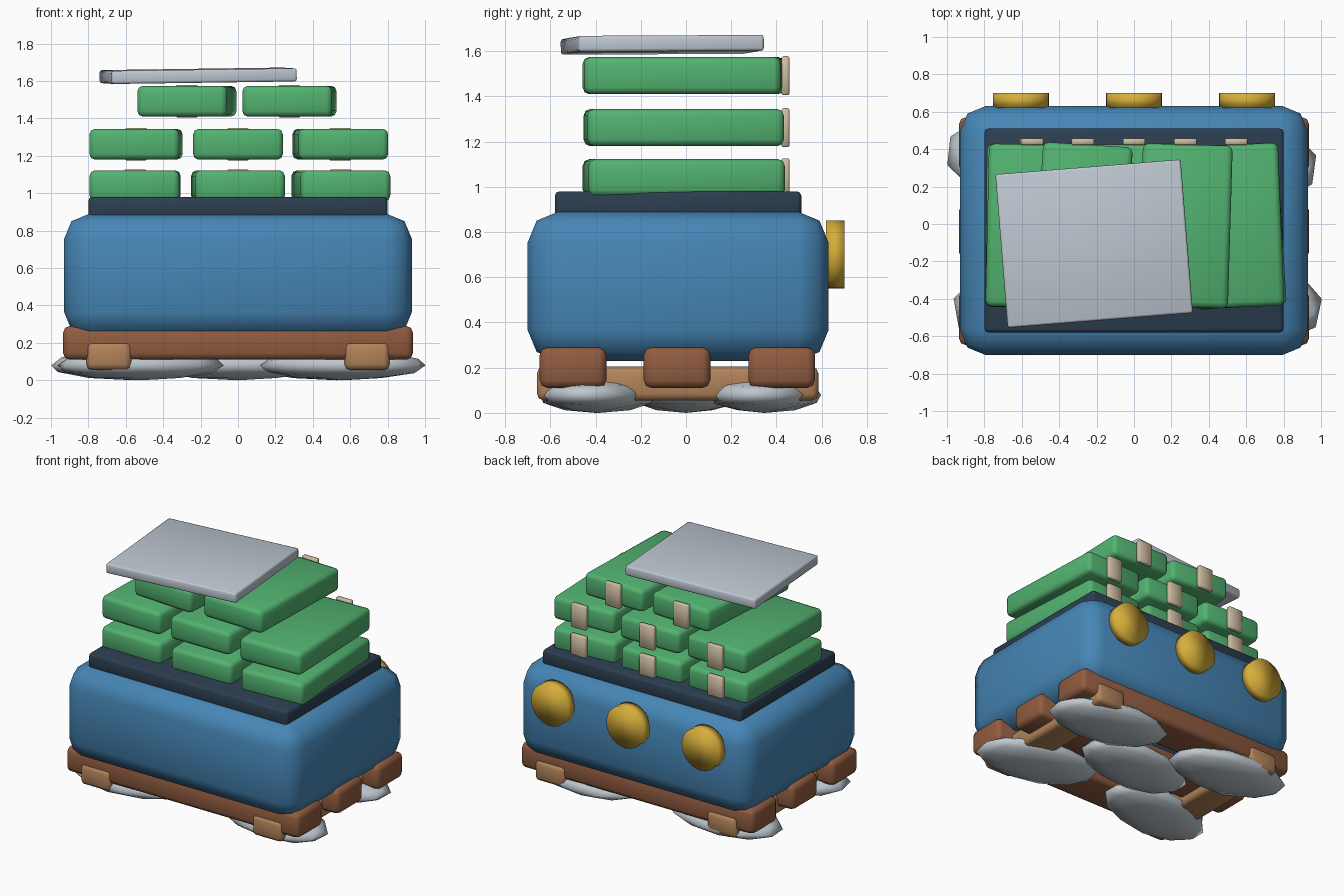
import bpy, bmesh
from math import radians
from mathutils import Matrix, Euler

cube = bpy.data.objects.get("Cube")
if cube:
    bpy.data.objects.remove(cube, do_unlink=True)


def material(name, rgb):
    """Flat material from an sRGB 0-255 colour."""
    lin = [((c / 255 + 0.055) / 1.055) ** 2.4 for c in rgb] + [1.0]
    m = bpy.data.materials.new(name)
    m.use_nodes = True
    m.diffuse_color = lin
    bsdf = next(n for n in m.node_tree.nodes if n.type == 'BSDF_PRINCIPLED')
    bsdf.inputs["Base Color"].default_value = lin
    bsdf.inputs["Roughness"].default_value = 0.6
    return m


BLUE = material("steel blue", (70, 134, 182))
DARK = material("dark slate", (44, 62, 80))
GREEN = material("bundle green", (82, 178, 112))
TAN = material("strap tan", (205, 188, 160))
SHEET = material("pale grey", (190, 199, 209))
BROWN = material("plank brown", (145, 92, 64))
LIGHT = material("light wood", (178, 132, 90))
GOLD = material("gold", (214, 174, 58))
STONE = material("stone grey", (190, 200, 207))


def finish(bm, name, mat, loc, rot=(0, 0, 0)):
    """Turn a bmesh into a smooth-shaded, placed object."""
    for f in bm.faces:
        f.smooth = True
    me = bpy.data.meshes.new(name)
    bm.to_mesh(me)
    bm.free()
    me.materials.append(mat)
    ob = bpy.data.objects.new(name, me)
    bpy.context.collection.objects.link(ob)
    ob.location = loc
    ob.rotation_euler = Euler([radians(a) for a in rot])
    return ob


def box(name, mat, loc, size, bevel, rot=(0, 0, 0), segments=2):
    """Rounded box given by centre and full size."""
    bm = bmesh.new()
    bmesh.ops.create_cube(bm, size=1)
    bmesh.ops.scale(bm, vec=size, verts=bm.verts)
    bmesh.ops.bevel(bm, geom=bm.edges[:], offset=bevel, segments=segments,
                    profile=0.5, affect='EDGES')
    return finish(bm, name, mat, loc, rot)


# Main chest and its lid
box("chest_body", BLUE, (0, -0.035, 0.56), (1.86, 1.33, 0.66), 0.135)
box("chest_lid", DARK, (0, -0.035, 0.92), (1.6, 1.09, 0.12), 0.02)

# Pallet: three planks across, two runners below
for i, y in enumerate((-0.5, -0.04, 0.423)):
    box(f"pallet_plank_{i + 1}", BROWN, (0, y, 0.2), (1.87, 0.295, 0.18), 0.035)
for side, x in (("right", -0.69), ("left", 0.69)):
    box(f"pallet_runner_{side}", LIGHT, (x, -0.037, 0.13), (0.24, 1.245, 0.15), 0.03)

# Flattened stones underneath: x, y, turn
stones = [(0, 0, 5), (0.53, 0.35, -8), (0.56, -0.385, -12),
          (-0.555, 0.345, -6), (-0.52, -0.4, 10)]
for i, (x, y, turn) in enumerate(stones):
    bm = bmesh.new()
    bmesh.ops.create_icosphere(bm, subdivisions=2, radius=1)
    bmesh.ops.scale(bm, vec=(0.46, 0.25, 0.08), verts=bm.verts)
    finish(bm, f"stone_{i + 1}", STONE, (x, y, 0.08), (0, 0, turn))

# Gold discs on the back
for i in (-1, 0, 1):
    bm = bmesh.new()
    bmesh.ops.create_cone(bm, cap_ends=True, segments=32, radius1=0.15,
                          radius2=0.15, depth=0.08,
                          matrix=Matrix.Rotation(radians(90), 4, 'X'))
    finish(bm, f"back_disc_{i + 2}", GOLD, (i * 0.605, 0.66, 0.7))

# Stacked bundles with straps: layer height, then (x, turn) per bundle
layers = [
    (1.04, [(-0.55, -0.5), (0, 1.5), (0.55, 3.5)]),
    (1.262, [(-0.545, -1.3), (0, 0), (0.547, 2.3)]),
    (1.492, [(-0.273, -3.6), (0.275, -1.7)]),
]
for n, (z, bundles) in enumerate(layers):
    for i, (x, turn) in enumerate(bundles):
        box(f"bundle_{n + 1}_{i + 1}", GREEN, (x, -0.01, z),
            (0.48, 0.87, 0.165), 0.03, (0, 0, turn))
        box(f"strap_{n + 1}_{i + 1}", TAN, (x, 0.44, z),
            (0.12, 0.035, 0.172), 0.006, segments=1)

# Loose sheet on top
box("top_sheet", SHEET, (-0.213, -0.105, 1.628), (0.993, 0.823, 0.07), 0.012,
    (0.3, -0.8, 4.6))
